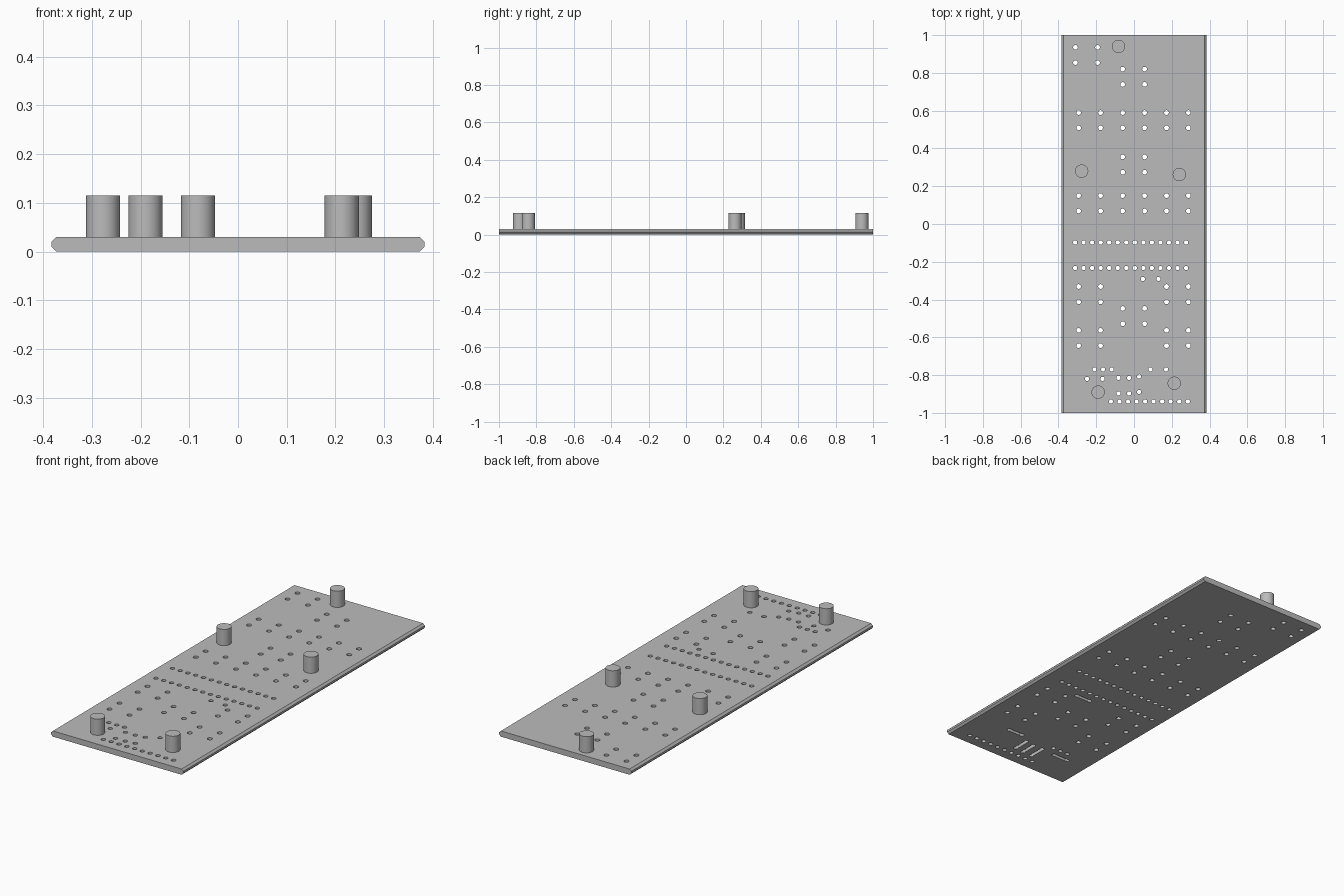
import bpy
import bmesh
from math import radians
from mathutils import Matrix, Vector

cube = bpy.data.objects.get("Cube")
if cube:
    bpy.data.objects.remove(cube, do_unlink=True)

HALF_W, HALF_L, THICK, CHAMFER = 0.383, 1.0, 0.03, 0.01
PEG_R, PEG_TOP = 0.035, 0.115
WIDE, FINE = 0.0125, 0.0113

grey = bpy.data.materials.new("plain grey")
grey.use_nodes = True
colour = (0.5, 0.5, 0.5, 1)
grey.diffuse_color = colour
grey.node_tree.nodes["Principled BSDF"].inputs["Base Color"].default_value = colour


def make_object(name, bm):
    bmesh.ops.recalc_face_normals(bm, faces=bm.faces)
    mesh = bpy.data.meshes.new(name)
    bm.to_mesh(mesh)
    bm.free()
    mesh.materials.append(grey)
    obj = bpy.data.objects.new(name, mesh)
    bpy.context.collection.objects.link(obj)
    return obj


def activate(obj):
    bpy.ops.object.select_all(action="DESELECT")
    obj.select_set(True)
    bpy.context.view_layer.objects.active = obj


def add_cylinder(bm, x, y, low, high, radius, sides):
    bmesh.ops.create_cone(
        bm, cap_ends=True, segments=sides, radius1=radius, radius2=radius,
        depth=high - low, matrix=Matrix.Translation((x, y, (low + high) / 2)))


def carve(target, bm, name):
    cutter = make_object(name, bm)
    cutter.hide_render = True
    mod = target.modifiers.new(name, "BOOLEAN")
    mod.operation, mod.solver, mod.object = "DIFFERENCE", "EXACT", cutter
    activate(target)
    bpy.ops.object.modifier_apply(modifier=mod.name)
    bpy.data.objects.remove(cutter, do_unlink=True)


# Board: chamfered cross-section extruded along its length
inner = HALF_W - CHAMFER
right_side = [(inner, 0), (HALF_W, CHAMFER), (HALF_W, THICK - CHAMFER), (inner, THICK)]
profile = right_side + [(-x, z) for x, z in reversed(right_side)]
bm = bmesh.new()
end = bm.faces.new([bm.verts.new((x, -HALF_L, z)) for x, z in profile])
swept = bmesh.ops.extrude_face_region(bm, geom=[end])
moved = [g for g in swept["geom"] if isinstance(g, bmesh.types.BMVert)]
bmesh.ops.translate(bm, verts=moved, vec=(0, 2 * HALF_L, 0))
board = make_object("board", bm)

# Hole layout: paired rows of wide holes
holes = []
columns = [-0.293, -0.177, -0.06, 0.056, 0.172, 0.288]
middle, outer = columns[2:4], columns[:2] + columns[4:]
blocks = [
    ([-0.31, -0.193], 0.935), (middle, 0.82), (columns, 0.59), (middle, 0.355),
    (columns, 0.15), (outer, -0.331), (middle, -0.447), (outer, -0.563),
]
for xs, top in blocks:
    holes += [(x, y, WIDE) for x in xs for y in (top, top - 0.081)]

# Hole layout: evenly pitched rows of fine holes
PITCH = 0.0452
for start, y, count in [(-0.312, -0.098, 14), (-0.312, -0.233, 14),
                        (-0.122, -0.94, 10), (-0.209, -0.77, 3)]:
    holes += [(start + i * PITCH, y, FINE) for i in range(count)]

# Hole layout: pairs joined by a groove underneath
SPAN = 0.0825
grooves = [
    (0.047, -0.291, "x"), (0.087, -0.77, "x"), (-0.249, -0.82, "x"),
    (-0.082, -0.897, "y"), (-0.026, -0.897, "y"), (0.027, -0.889, "y"),
]
for x, y, axis in grooves:
    step = Vector((SPAN, 0)) if axis == "x" else Vector((0, SPAN))
    holes += [(x, y, FINE), (x + step.x, y + step.y, FINE)]

bm = bmesh.new()
for x, y, radius in holes:
    add_cylinder(bm, x, y, -0.02, THICK + 0.02, radius, 20)
carve(board, bm, "hole_cutter")

# Arched grooves in the underside
bm = bmesh.new()
for x, y, axis in grooves:
    along_x = axis == "x"
    centre = Vector((x + SPAN / 2, y, 0)) if along_x else Vector((x, y + SPAN / 2, 0))
    turn = Matrix.Rotation(0 if along_x else radians(90), 4, "Z")
    shape = Matrix.Diagonal((0.051, 1, 0.02, 1)) @ Matrix.Rotation(radians(90), 4, "X")
    bmesh.ops.create_cone(
        bm, cap_ends=True, segments=32, radius1=1, radius2=1, depth=0.018,
        matrix=Matrix.Translation(centre) @ turn @ shape)
carve(board, bm, "groove_cutter")

# Locating pegs standing on the board
parts = [board]
pegs = {
    "back_peg": (-0.082, 0.94),
    "middle_right_peg": (-0.277, 0.28),
    "middle_left_peg": (0.24, 0.262),
    "front_right_peg": (-0.19, -0.89),
    "front_left_peg": (0.213, -0.843),
}
for name, (x, y) in pegs.items():
    bm = bmesh.new()
    add_cylinder(bm, x, y, THICK - 0.005, PEG_TOP, PEG_R, 48)
    parts.append(make_object(name, bm))

for part in parts:
    activate(part)
    bpy.ops.object.shade_smooth_by_angle(angle=radians(30))
